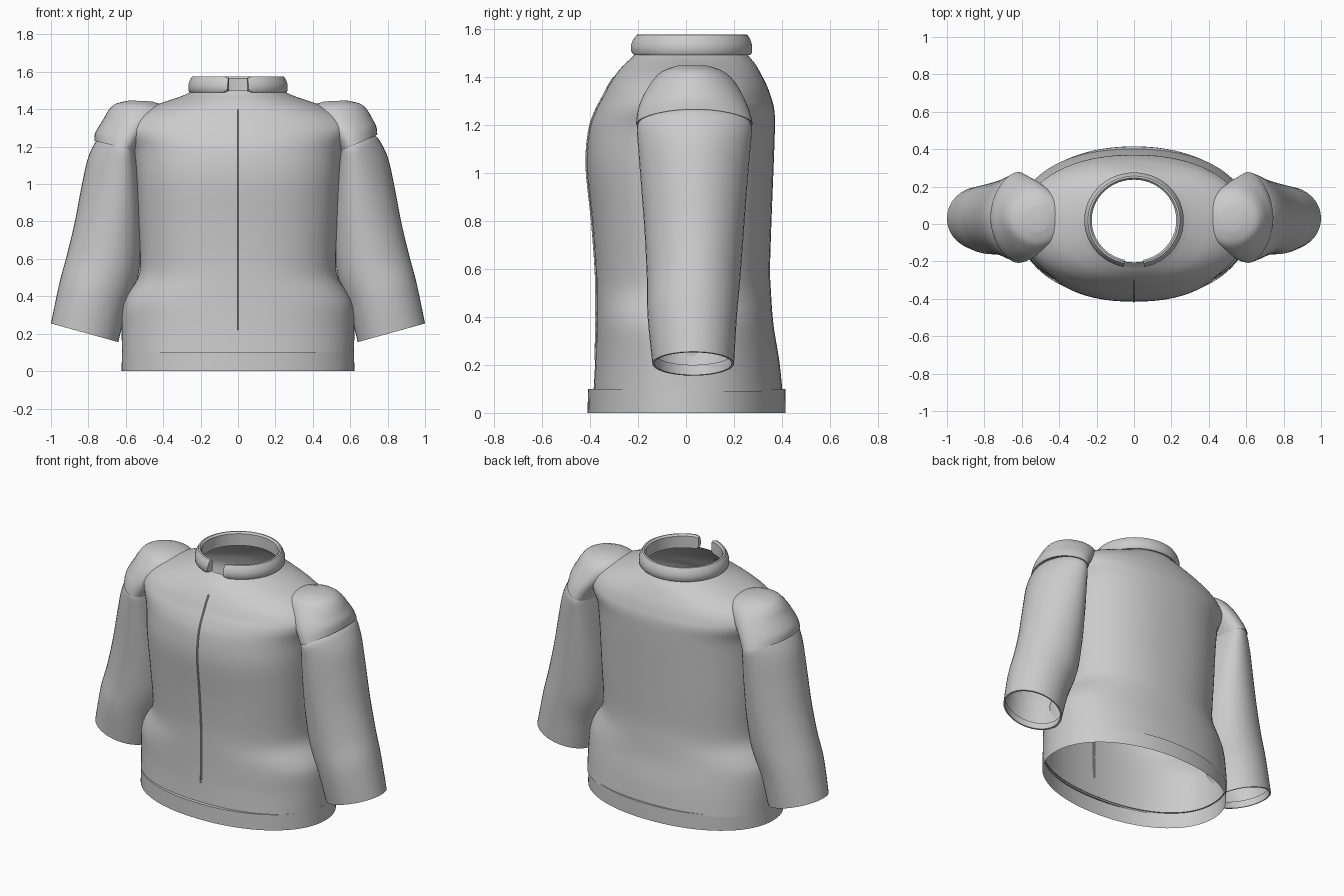
import bpy, bmesh, math
from mathutils import Vector

if "Cube" in bpy.data.objects:
    bpy.data.objects.remove(bpy.data.objects["Cube"])

mat = bpy.data.materials.new("light grey cloth")
mat.diffuse_color = (0.6, 0.6, 0.6, 1)
mat.use_nodes = True
mat.node_tree.nodes["Principled BSDF"].inputs["Base Color"].default_value = mat.diffuse_color


def finish(name, bm, angle=40, mirror=False):
    bmesh.ops.recalc_face_normals(bm, faces=bm.faces)
    me = bpy.data.meshes.new(name)
    bm.to_mesh(me)
    bm.free()
    me.materials.append(mat)
    ob = bpy.data.objects.new(name, me)
    bpy.context.collection.objects.link(ob)
    if mirror:
        ob.modifiers.new("mirror", 'MIRROR')
    bpy.ops.object.select_all(action='DESELECT')
    ob.select_set(True)
    bpy.context.view_layer.objects.active = ob
    bpy.ops.object.shade_smooth_by_angle(angle=math.radians(angle))
    return ob


def resample(keys, steps=4):
    """Smooth curve through tuples of numbers."""
    out = []
    for i in range(len(keys) - 1):
        p0, p1 = keys[max(i - 1, 0)], keys[i]
        p2, p3 = keys[i + 1], keys[min(i + 2, len(keys) - 1)]
        for s in range(steps):
            t = s / steps
            out.append(tuple(
                0.5 * (2 * b + (c - a) * t + (2 * a - 5 * b + 4 * c - d) * t * t
                       + (3 * b - a - 3 * c + d) * t ** 3)
                for a, b, c, d in zip(p0, p1, p2, p3)))
    return out + [keys[-1]]


def loft(rings, closed=True, cap_end=False, cap_start=False):
    bm = bmesh.new()
    rows = [[bm.verts.new(p) for p in r] for r in rings]
    n = len(rows[0])
    for a, b in zip(rows, rows[1:]):
        for i in range(n if closed else n - 1):
            j = (i + 1) % n
            bm.faces.new((a[i], a[j], b[j], b[i]))
    if cap_start:
        bm.faces.new(rows[0])
    if cap_end:
        bm.faces.new(rows[-1])
    return bm


def body_ring(k, n=72):
    """Rounded oval: height, half width, front y, back y, squareness."""
    z, w, f, b, e = k
    pts = []
    for i in range(n):
        t = 2 * math.pi * i / n
        c, s = math.cos(t), math.sin(t)
        pts.append((w * math.copysign(abs(c) ** (2 / e), c),
                    (f + b) / 2 + (b - f) / 2 * math.copysign(abs(s) ** (2 / e), s), z))
    return pts


def arm_ring(k, side=1, n=40):
    """Egg spanned by an inner point, an outer point and a y range;
    the last number moves its widest place towards the body."""
    xi, zi, xo, zo, f, b, skew = k
    pts = []
    for i in range(n):
        t = 2 * math.pi * i / n
        c, s = math.cos(t), math.sin(t)
        u = c - skew * s * s
        pts.append((side * ((xi + xo) / 2 + (xo - xi) / 2 * u),
                    (f + b) / 2 + (b - f) / 2 * s, (zi + zo) / 2 + (zo - zi) / 2 * u))
    return pts


# Torso shell, open at hem and neck
torso_keys = [
    (0.09, .620, -.385, .402, 2.25), (0.22, .622, -.378, .388, 2.2),
    (0.34, .618, -.375, .368, 2.2), (0.41, .590, -.375, .360, 2.2),
    (0.50, .535, -.375, .354, 2.2), (0.60, .523, -.377, .350, 2.25),
    (0.80, .533, -.392, .356, 2.3), (1.03, .546, -.415, .365, 2.3),
    (1.18, .562, -.403, .370, 2.25), (1.26, .600, -.376, .368, 2.2),
    (1.31, .612, -.350, .356, 2.1), (1.36, .565, -.324, .338, 2.1),
    (1.41, .475, -.292, .313, 2.05),
    (1.45, .360, -.258, .290, 2.0), (1.475, .290, -.230, .270, 2.0),
    (1.50, .240, -.205, .250, 2.0)]
torso_curve = resample(torso_keys)
finish("torso", loft([body_ring(k) for k in torso_curve]))

# Hem band whose ledge fades out towards the sides
hem = [(.10, .612, -.380, .395, 2.2), (.10, .621, -.408, .414, 2.1),
       (0, .622, -.410, .415, 2.1)]
finish("hem_band", loft([body_ring(k) for k in hem]))

# Sleeves, open at the cuff with a folded inner edge
sleeve = resample([
    (.640, .155, 1.00, .255, -.140, .200, 0), (.595, .330, .955, .470, -.160, .212, 0),
    (.535, .500, .915, .620, -.163, .226, .05), (.512, .700, .872, .800, -.172, .240, .1),
    (.515, .900, .838, .980, -.186, .254, .2), (.530, 1.08, .802, 1.14, -.199, .268, .3),
    (.545, 1.17, .756, 1.235, -.204, .274, .35), (.550, 1.21, .725, 1.265, -.180, .250, .35)])
fold = [(.642, .200, .984, .295, -.132, .192, 0), (.650, .158, .990, .252, -.131, .191, 0)]
finish("sleeve", loft([arm_ring(k) for k in fold + sleeve]), mirror=True)

# Shoulder caps overlapping the sleeve tops; one sits a little higher
for name, side, xo, zo in (("shoulder_cap_right", 1, .745, 1.264),
                           ("shoulder_cap_left", -1, .768, 1.232)):
    cap = resample([
        (.545, 1.175, xo, zo, -.208, .278, .35),
        (.510, 1.24, xo - .006, zo + .045, -.200, .262, .35),
        (.450, 1.31, .718, 1.350, -.176, .235, .25),
        (.390, 1.375, .690, 1.398, -.138, .198, .12),
        (.390, 1.415, .652, 1.430, -.100, .155, .05),
        (.460, 1.442, .580, 1.447, -.040, .095, 0)])
    rim = [(.555, 1.180, xo - .014, zo, -.198, .268, .35)]
    finish(name, loft([arm_ring(k, side) for k in rim + cap], cap_end=True))

# Collar band with a gap at the front
section = [(.226, 1.490), (.258, 1.490), (.266, 1.500), (.266, 1.530),
           (.258, 1.555), (.246, 1.574), (.236, 1.576), (.226, 1.565)]
gap = 0.21
slices = []
for i in range(65):
    t = -math.pi / 2 + gap + (2 * math.pi - 2 * gap) * i / 64
    # the ends are pinched slightly to look rounded
    q = 0.8 if i in (0, 64) else 1.0
    slices.append([(r * math.cos(t), .02 + .96 * r * math.sin(t), 1.533 + (z - 1.533) * q)
                   for r, z in section])
finish("collar", loft(slices, cap_start=True, cap_end=True))

# Zip seam following the chest line
path = [Vector((0, k[2], k[0])) for k in torso_curve if .2 <= k[0] <= 1.4]
strip = [[(x, p.y + d, p.z) for x, d in
          ((-.007, .004), (-.006, -.004), (-.002, -.004), (0, .002),
           (.002, -.004), (.006, -.004), (.007, .004))] for p in path]
finish("zip_seam", loft(strip, closed=False), angle=25)
